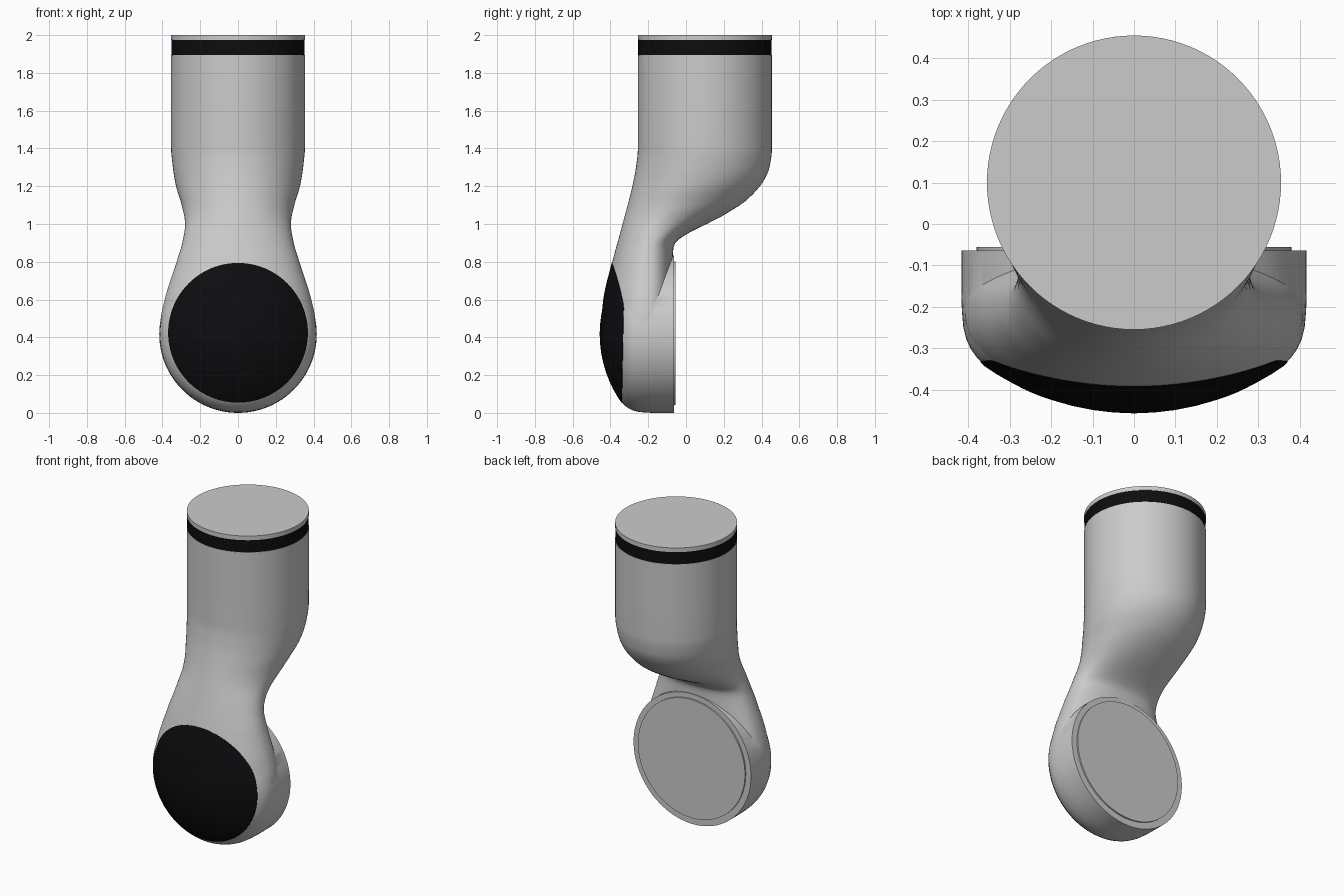
import bpy, bmesh
from math import sin, cos, pi, sqrt
from mathutils import Vector

if "Cube" in bpy.data.objects:
    bpy.data.objects.remove(bpy.data.objects["Cube"])

SEG = 96
HUB_Z = 0.42


def loft(name, rings):
    """Skin closed rings of points and close both ends."""
    bm = bmesh.new()
    loops = [[bm.verts.new(p) for p in ring] for ring in rings]
    for a, b in zip(loops, loops[1:]):
        for i in range(SEG):
            j = (i + 1) % SEG
            bm.faces.new((a[i], a[j], b[j], b[i]))
    bm.faces.new(loops[0])
    bm.faces.new(loops[-1])
    bmesh.ops.recalc_face_normals(bm, faces=bm.faces)
    mesh = bpy.data.meshes.new(name)
    bm.to_mesh(mesh)
    bm.free()
    ob = bpy.data.objects.new(name, mesh)
    bpy.context.collection.objects.link(ob)
    return ob


def lathe(name, profile, centre, axis):
    """Turn (radius, distance) points around the y or z axis."""
    rings = []
    for r, d in profile:
        ring = []
        for i in range(SEG):
            u, v = r * cos(2 * pi * i / SEG), r * sin(2 * pi * i / SEG)
            p = Vector((u, d, v)) if axis == 'y' else Vector((u, v, d))
            ring.append(p + Vector(centre))
        rings.append(ring)
    return loft(name, rings)


def boolean(ob, other, operation):
    mod = ob.modifiers.new("cut", 'BOOLEAN')
    mod.operation, mod.object, mod.solver = operation, other, 'EXACT'
    bpy.context.view_layer.objects.active = ob
    bpy.ops.object.modifier_apply(modifier=mod.name)
    bpy.data.objects.remove(other)


def smooth(ob, angle=35):
    bpy.ops.object.select_all(action='DESELECT')
    ob.select_set(True)
    bpy.context.view_layer.objects.active = ob
    bpy.ops.object.shade_smooth_by_angle(angle=angle * pi / 180)


def sample(keys, z):
    """Smooth interpolation through (z, value) keys."""
    def slope(i):
        if i in (0, len(keys) - 1):
            return 0.0 if i else (keys[1][1] - keys[0][1]) / (keys[1][0] - keys[0][0])
        l = (keys[i][1] - keys[i - 1][1]) / (keys[i][0] - keys[i - 1][0])
        r = (keys[i + 1][1] - keys[i][1]) / (keys[i + 1][0] - keys[i][0])
        return 0.0 if l * r <= 0 else 2 * l * r / (l + r)
    if z >= keys[-1][0]:
        return keys[-1][1]
    i = max(k for k in range(len(keys) - 1) if keys[k][0] <= z + 1e-9)
    (z0, v0), (z1, v1) = keys[i], keys[i + 1]
    h = z1 - z0
    t = (z - z0) / h
    return (v0 * (1 + 2 * t) * (1 - t) ** 2 + h * slope(i) * t * (1 - t) ** 2
            + v1 * t * t * (3 - 2 * t) + h * slope(i + 1) * t * t * (t - 1))


# Neck and upper tube: silhouettes by height
width = [(.42, .41), (.5, .408), (.6, .388), (.8, .325), (.9, .295), (1.0, .28),
         (1.1, .298), (1.2, .328), (1.3, .345), (1.42, .355)]
front = [(.42, -.452), (.6, -.436), (.78, -.395), (1.0, -.336), (1.2, -.284),
         (1.3, -.265), (1.4, -.255)]
back = [(.42, -.07), (.82, -.069), (.87, -.067), (.9, -.057), (.95, .01), (1.0, .11),
        (1.05, .205), (1.13, .325), (1.235, .415), (1.3, .442), (1.4, .455)]
middle = [(.42, -.22), (.8, -.21), (.95, -.17), (1.1, -.03), (1.25, .07), (1.4, .10)]
square = [(.42, 3.0), (.8, 2.5), (1.0, 2.1), (1.2, 2.0)]

rings = []
for z in [.42 + .02 * k for k in range(50)] + [1.6, 1.895]:
    w, f, b, m, n = (sample(k, z) for k in (width, front, back, middle, square))
    ring = []
    for i in range(SEG):
        c, s = cos(2 * pi * i / SEG), sin(2 * pi * i / SEG)
        e = 2 / n if s > 0 else 1
        x = w * abs(c) ** e * (1 if c > 0 else -1)
        y = m + (b - m) * abs(s) ** e if s > 0 else m - (m - f) * abs(s)
        ring.append((x, y, z))
    rings.append(ring)
body = loft("arm_body", rings)

# Round joint housing with a domed front
R = .63
dome = [(r, -.455 + R - sqrt(R * R - r * r))
        for r in (.005, .05, .1, .15, .2, .25, .29, .33, .36)]
housing = lathe("joint_housing", dome + [(.379, -.323), (.394, -.302), (.405, -.278),
                (.412, -.25), (.4155, -.21), (.417, -.17), (.417, -.064)],
                (0, 0, HUB_Z - .003), 'y')
boolean(body, housing, 'UNION')

# Dark front cap: the part of the body surface inside a round outline
cap = body.copy()
cap.data = body.data.copy()
cap.name = "front_cap"
bpy.context.collection.objects.link(cap)
cutter = lathe("cap_cutter", [(.37, -.6), (.37, -.29)], (0, 0, .424), 'y')
cutter.hide_render = True
boolean(cap, cutter, 'INTERSECT')
cap.location.y = -.002

# Back plate, seal ring and end flange
plate = lathe("back_plate", [(.38, -.09), (.38, -.055)], (0, 0, .422), 'y')
seal = lathe("seal_ring", [(.353, 1.88), (.353, 1.98)], (0, .1, 0), 'z')
flange = lathe("end_flange", [(.355, 1.973), (.355, 2.0)], (0, .1, 0), 'z')

black = bpy.data.materials.new("black_rubber")
black.diffuse_color = (.004, .004, .005, 1)
black.use_nodes = True
black.node_tree.nodes["Principled BSDF"].inputs["Base Color"].default_value = black.diffuse_color
for ob in (cap, seal):
    ob.data.materials.clear()
    ob.data.materials.append(black)
for ob in (body, cap, plate, seal, flange):
    smooth(ob)
